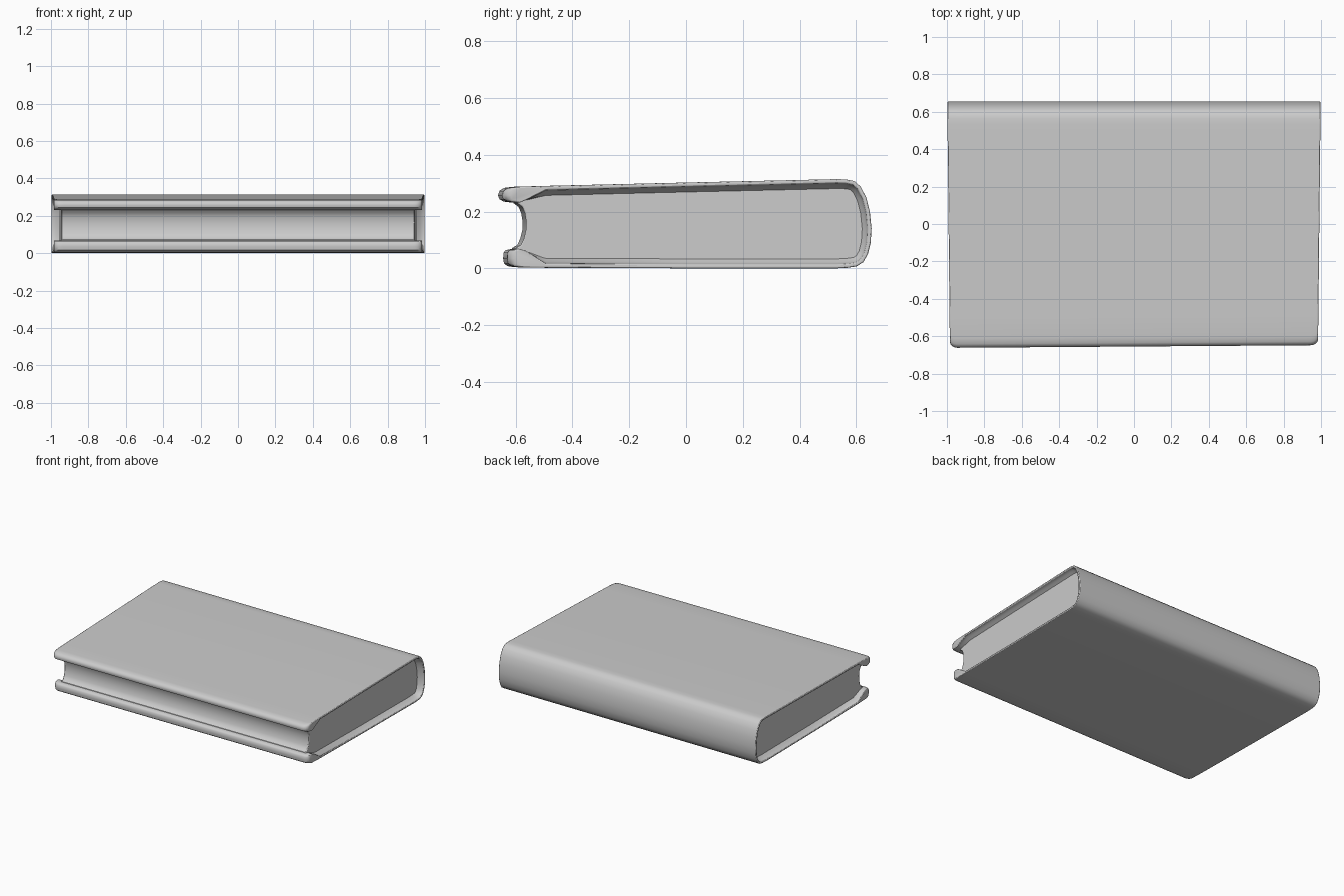
import bpy, bmesh
from math import sqrt
from mathutils import Vector

if "Cube" in bpy.data.objects:
    bpy.data.objects.remove(bpy.data.objects["Cube"])

# Outer skin in (y, z): top board, rounded spine, bottom board
SKIN = [(-0.5, 0.290), (0.0, 0.302), (0.53, 0.314), (0.565, 0.313), (0.593, 0.307),
        (0.615, 0.288), (0.635, 0.25), (0.648, 0.20), (0.654, 0.14), (0.651, 0.09),
        (0.641, 0.05), (0.625, 0.022), (0.602, 0.007), (0.57, 0.002), (0.53, 0.0),
        (0.0, 0.0), (-0.5, 0.002)]
# Rounded front lips of the two boards
LIP_BOTTOM = [(-0.60, 0.004), (-0.622, 0.008), (-0.634, 0.017), (-0.637, 0.035),
              (-0.636, 0.055), (-0.628, 0.064), (-0.605, 0.069), (-0.575, 0.062)]
LIP_TOP = [(-0.575, 0.240), (-0.605, 0.231), (-0.635, 0.235), (-0.650, 0.243),
           (-0.655, 0.257), (-0.650, 0.273), (-0.635, 0.283), (-0.605, 0.287)]
# Hollow fore-edge of the page block
FORE_EDGE = [(-0.61, 0.05), (-0.605, 0.072), (-0.588, 0.082), (-0.577, 0.105),
             (-0.570, 0.135), (-0.569, 0.165), (-0.574, 0.195), (-0.583, 0.216),
             (-0.60, 0.229), (-0.61, 0.245)]


def inset(points, t):
    """Offset the skin inwards by thickness t."""
    out = []
    for i, p in enumerate(points):
        a, b = points[max(i - 1, 0)], points[min(i + 1, len(points) - 1)]
        d = (Vector(b) - Vector(a)).normalized()
        out.append((p[0] + d.y * t, p[1] - d.x * t))
    return out


def loft(name, sections, bevel):
    """Join (x, profile) sections into a capped solid."""
    bm = bmesh.new()
    rings = []
    for x, profile in sections:
        ring = []
        for y, z in profile:
            front = (0.65 - y) / 1.3
            # Boards narrow slightly and slant at the front
            ring.append(bm.verts.new((x * (1 - 0.014 * front), y + 0.007 * x * front, z)))
        rings.append(ring)
    for r, s in zip(rings, rings[1:]):
        for i in range(len(r)):
            j = (i + 1) % len(r)
            bm.faces.new((r[i], r[j], s[j], s[i]))
    bm.faces.new(rings[0])
    bm.faces.new(rings[-1])
    bmesh.ops.recalc_face_normals(bm, faces=bm.faces)
    mesh = bpy.data.meshes.new(name)
    bm.to_mesh(mesh)
    bm.free()
    ob = bpy.data.objects.new(name, mesh)
    bpy.context.collection.objects.link(ob)
    bpy.ops.object.select_all(action='DESELECT')
    ob.select_set(True)
    bpy.context.view_layer.objects.active = ob
    bpy.ops.object.shade_smooth_by_angle(angle=0.7)
    mod = ob.modifiers.new("soft_edges", 'BEVEL')
    mod.width = bevel
    mod.segments = 2
    mod.limit_method = 'ANGLE'
    mod.angle_limit = 1.0
    return ob


def cover_profile(d):
    """Cover section at distance d from the end: rounded corners, thin rim."""
    r = 0.04
    cut = r - sqrt(max(0, r * r - max(0, r - d) ** 2))
    t = 0.014 + 0.028 * min(1, d / 0.05) ** 2
    shape = SKIN + LIP_BOTTOM + inset(SKIN, t)[::-1] + LIP_TOP
    k = 1 - cut / 0.105
    return [(y if y > -0.55 else -0.55 + (y + 0.55) * k, z) for y, z in shape]


# Cover: boards and spine in one wrapped piece
depths = [0.001, 0.006, 0.014, 0.026, 0.04, 0.055]
stations = [(d, -1 + d) for d in depths] + [(d, 1 - d) for d in reversed(depths)]
stations[0], stations[-1] = (0.001, -0.998), (0.001, 0.998)
loft("cover", [(x, cover_profile(d)) for d, x in stations], 0.004)

# Page block: sits inside the cover with a hollow front
block = inset(SKIN, 0.012) + FORE_EDGE
loft("pages", [(x, block) for x in (-0.958, 0.958)], 0.005)
